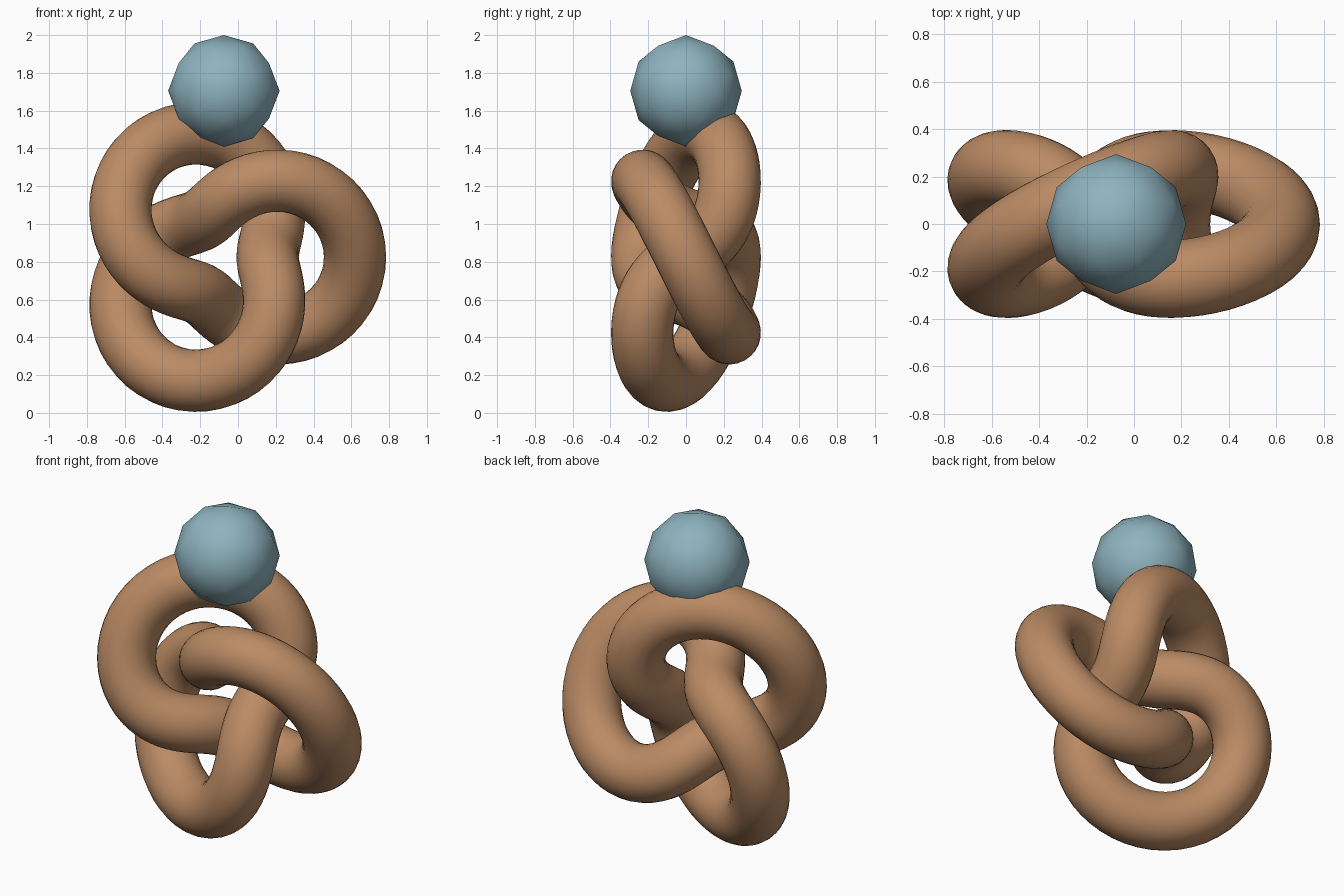
import bpy, bmesh
from math import sin, cos, pi, sqrt
from mathutils import Vector

if "Cube" in bpy.data.objects:
    bpy.data.objects.remove(bpy.data.objects["Cube"])


def paint(obj, name, color):
    mat = bpy.data.materials.new(name)
    mat.diffuse_color = (*color, 1)
    mat.use_nodes = True
    mat.node_tree.nodes["Principled BSDF"].inputs["Base Color"].default_value = mat.diffuse_color
    obj.data.materials.append(mat)


# knot: trefoil path swept with a round section
S, TUBE, CX, CZ, N = 0.2315, 0.165, -0.075, 0.825, 160
curve = bpy.data.curves.new("knot_path", "CURVE")
curve.dimensions = "3D"
curve.bevel_depth = TUBE
curve.bevel_resolution = 12
spline = curve.splines.new("POLY")
spline.points.add(N - 1)
spline.use_cyclic_u = True
for i, p in enumerate(spline.points):
    t = 2 * pi * i / N
    r = S * (2 + cos(3 * t))
    p.co = (CX + r * cos(2 * t), -S * sin(3 * t), CZ + r * sin(2 * t), 1)
    p.radius = 1
knot = bpy.data.objects.new("knot", curve)
bpy.context.collection.objects.link(knot)
bpy.context.view_layer.objects.active = knot
knot.select_set(True)
bpy.ops.object.convert(target="MESH")
knot = bpy.context.object
knot.name = "knot"
knot.data.shade_smooth()
paint(knot, "brown", (0.50, 0.26, 0.13))

# ball: icosahedron split once, with corners lying on all three axes
g = (1 + sqrt(5)) / 2
bm = bmesh.new()
for a in (-1, 1):
    for b in (-g, g):
        for co in ((a, 0, b), (0, b, a), (b, a, 0)):
            bm.verts.new(co)
bmesh.ops.convex_hull(bm, input=bm.verts[:])
bmesh.ops.subdivide_edges(bm, edges=bm.edges[:], cuts=1, use_grid_fill=True)
for v in bm.verts:
    v.co = v.co.normalized() * 0.295
bmesh.ops.recalc_face_normals(bm, faces=bm.faces[:])
mesh = bpy.data.meshes.new("ball")
bm.to_mesh(mesh)
bm.free()
mesh.shade_smooth()
ball = bpy.data.objects.new("ball", mesh)
ball.location = Vector((CX, 0, 1.705))
bpy.context.collection.objects.link(ball)
paint(ball, "blue", (0.27, 0.45, 0.52))
